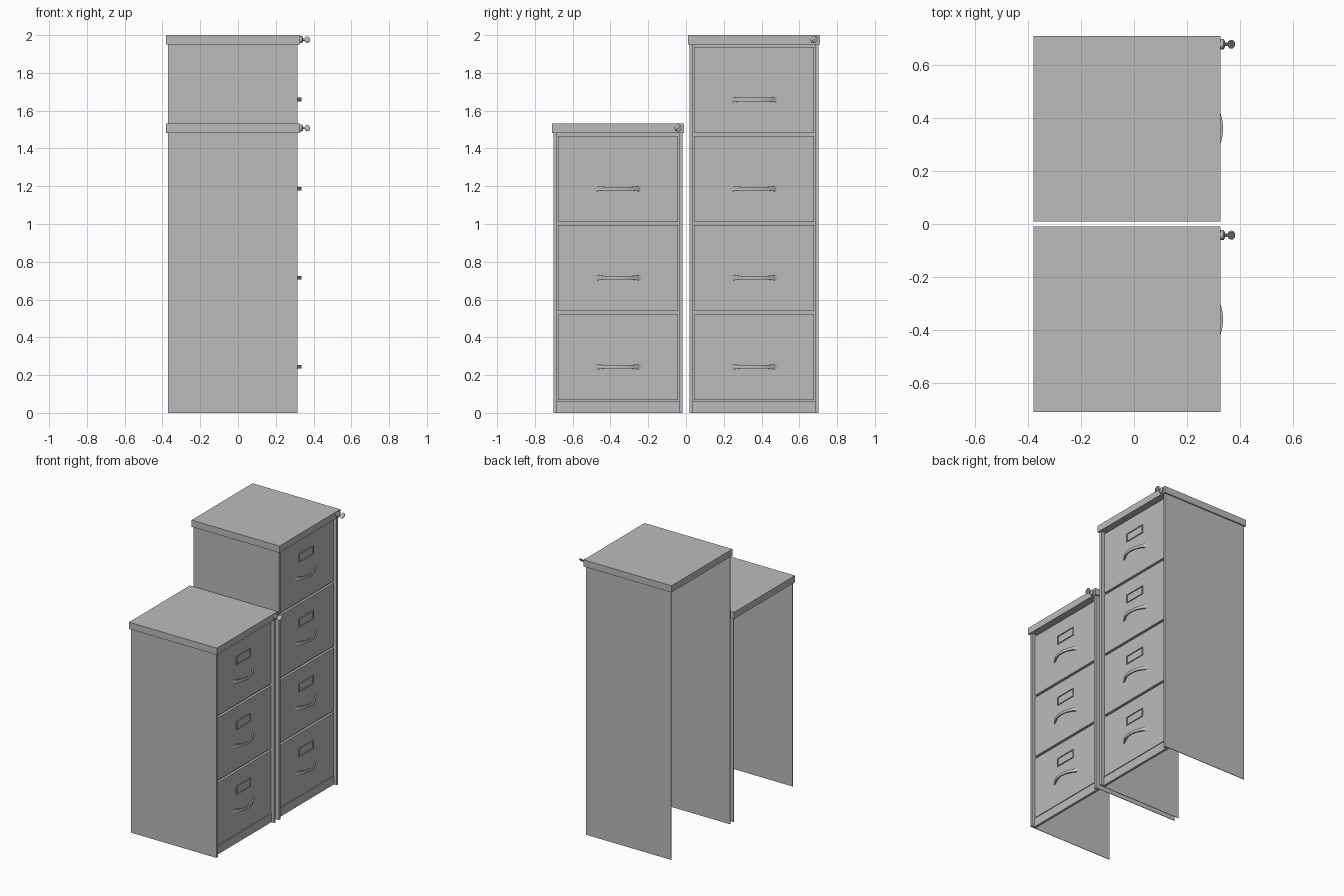
import bpy, bmesh, math
from mathutils import Matrix, Vector

old = bpy.data.objects.get("Cube")
if old:
    bpy.data.objects.remove(old, do_unlink=True)

grey = bpy.data.materials.new("steel_grey")
grey.use_nodes = True
grey.diffuse_color = (0.5, 0.5, 0.5, 1)
grey.node_tree.nodes["Principled BSDF"].inputs["Base Color"].default_value = (0.5, 0.5, 0.5, 1)

BACK, FRONT = -0.37, 0.316    # cabinet side panels
FACE, FRAME = 0.294, 0.276    # drawer fronts and the frame behind them
PITCH = 0.4715                # drawer spacing


def finish(name, bm, smooth=False):
    bmesh.ops.recalc_face_normals(bm, faces=bm.faces)
    mesh = bpy.data.meshes.new(name)
    bm.to_mesh(mesh)
    bm.free()
    mesh.materials.append(grey)
    obj = bpy.data.objects.new(name, mesh)
    bpy.context.collection.objects.link(obj)
    if smooth:
        bpy.ops.object.select_all(action="DESELECT")
        obj.select_set(True)
        bpy.context.view_layer.objects.active = obj
        bpy.ops.object.shade_smooth_by_angle(angle=math.radians(35))
    return obj


def add_box(bm, x, y, z):
    """Box from (low, high) pairs."""
    size = Matrix.Diagonal((x[1] - x[0], y[1] - y[0], z[1] - z[0], 1))
    mid = Matrix.Translation((sum(x) / 2, sum(y) / 2, sum(z) / 2))
    bmesh.ops.create_cube(bm, size=1, matrix=mid @ size)


def box(name, x, y, z):
    bm = bmesh.new()
    add_box(bm, x, y, z)
    return finish(name, bm)


def handle(name, yc, zc, steps=16):
    """Bowed strap with wider feet."""
    bm = bmesh.new()
    rings = []
    for i in range(steps + 1):
        t = 2 * i / steps - 1
        y = yc + 0.12 * t
        x = FACE + 0.042 * (1 - t * t)
        half = 0.010 + 0.005 * max(0, abs(t) - 0.7) / 0.3
        normal = Vector((1, 0.7 * t, 0)).normalized() * 0.010
        outer = Vector((x, y, zc))
        inner = outer - normal
        up = Vector((0, 0, half))
        rings.append([bm.verts.new(p) for p in
                      (outer - up, outer + up, inner + up, inner - up)])
    for a, b in zip(rings, rings[1:]):
        for k in range(4):
            bm.faces.new((a[k], a[(k + 1) % 4], b[(k + 1) % 4], b[k]))
    bm.faces.new(rings[0])
    bm.faces.new(rings[-1])
    finish(name, bm, smooth=True)


def label_holder(name, yc, zc):
    """Thin raised rectangular frame."""
    bm = bmesh.new()
    w, h, bar = 0.083, 0.031, 0.007
    x = (FACE - 0.002, FACE + 0.006)
    for s in (-1, 1):
        add_box(bm, x, sorted((yc + s * w, yc + s * (w - bar))), (zc - h, zc + h))
        add_box(bm, x, (yc - w + bar, yc + w - bar),
                sorted((zc + s * h, zc + s * (h - 0.004))))
    finish(name, bm)


def lock_and_key(name, y, z):
    """Lock barrel, key shank and a flat key bow turned diagonally."""
    turn = Matrix.Rotation(math.pi / 2, 4, "Y")
    bm = bmesh.new()
    for x, depth, r1, r2 in ((0.332, 0.012, 0.019, 0.019), (0.341, 0.006, 0.019, 0.010)):
        bmesh.ops.create_cone(bm, cap_ends=True, segments=20, radius1=r1, radius2=r2,
                              depth=depth, matrix=Matrix.Translation((x, y, z)) @ turn)
    finish(name + "_lock", bm, smooth=True)

    bm = bmesh.new()
    tilt = Matrix.Translation((0, y, z)) @ Matrix.Rotation(math.pi / 4, 4, "X")
    bmesh.ops.create_cube(bm, size=1, matrix=tilt @ Matrix.Translation((0.35, 0, 0))
                          @ Matrix.Diagonal((0.02, 0.012, 0.006, 1)))
    bmesh.ops.create_cone(bm, cap_ends=True, segments=16, radius1=1, radius2=1, depth=1,
                          matrix=tilt @ Matrix.Translation((0.367, 0, 0))
                          @ Matrix.Diagonal((0.014, 0.021, 0.006, 1)))
    finish(name + "_key", bm, smooth=True)


def cabinet(name, yc, drawers, top):
    under = top - 0.049
    box(name + "_top", (-0.38, 0.327), (yc - 0.35, yc + 0.35), (under, top))
    # thin sides with a folded post at the front
    for side, s in (("right", -1), ("left", 1)):
        box(f"{name}_{side}_panel", (BACK, FRONT),
            sorted((yc + s * 0.341, yc + s * 0.337)), (0, under))
        box(f"{name}_{side}_post", (FRAME, FRONT),
            sorted((yc + s * 0.337, yc + s * 0.323)), (0, under))
    # backing frame shows in the gaps round the drawers
    box(name + "_front_frame", (FRAME - 0.004, FRAME),
        (yc - 0.337, yc + 0.337), (0.005, under))
    box(name + "_plinth", (FRAME, FACE), (yc - 0.323, yc + 0.323), (0, 0.062))
    for i in range(drawers):
        low = 0.067 + i * PITCH
        label = f"{name}_drawer_{i + 1}"
        box(label, (FRAME, FACE), (yc - 0.318, yc + 0.318), (low, low + 0.455))
        handle(label + "_handle", yc, low + 0.177)
        label_holder(label + "_label_holder", yc, low + 0.319)
    lock_and_key(name, yc + 0.318, top - 0.024)


cabinet("short_cabinet", -0.36, 3, 1.532)
cabinet("tall_cabinet", 0.36, 4, 2.0)
